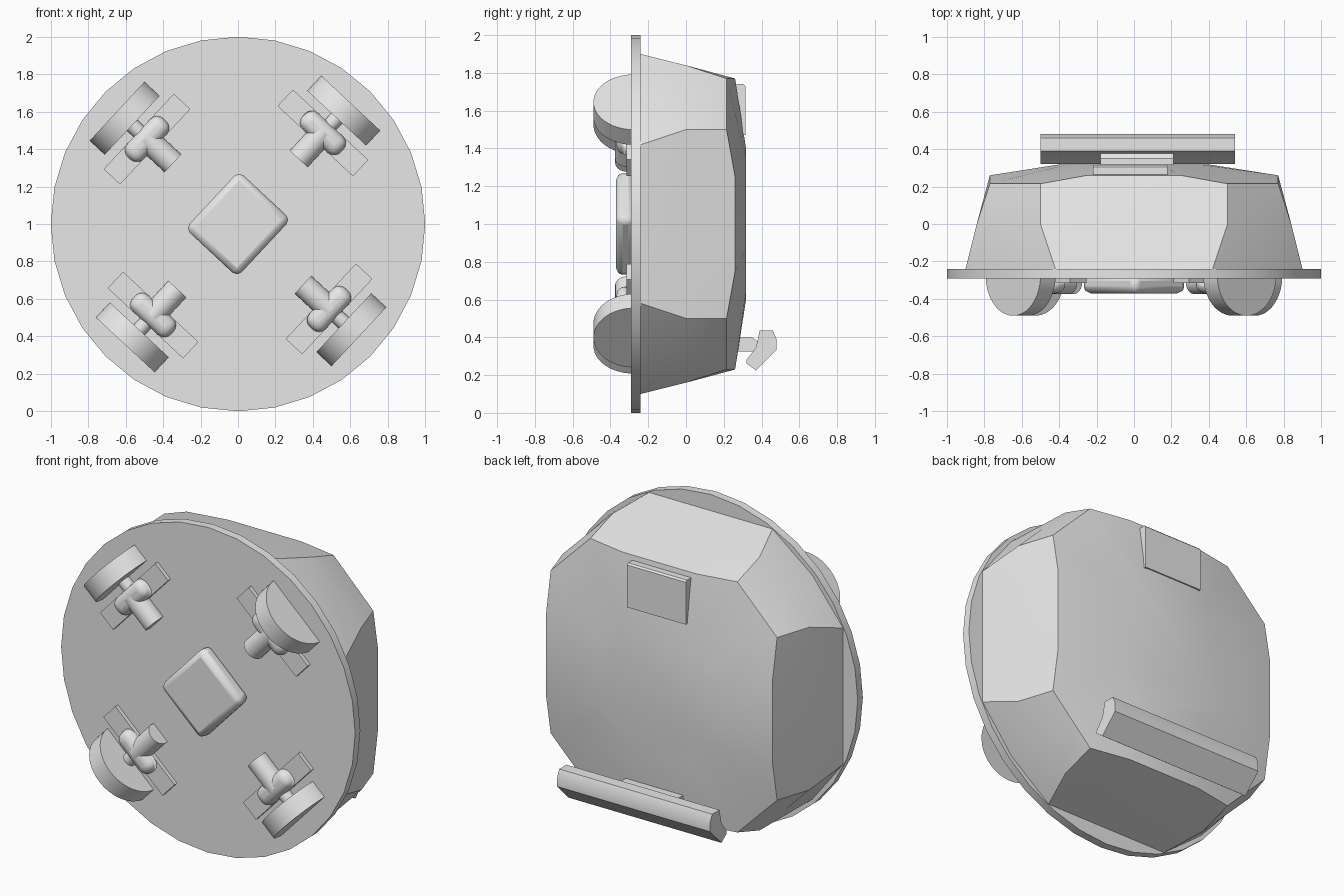
import bpy, bmesh, math
from mathutils import Matrix, Vector

if "Cube" in bpy.data.objects:
    bpy.data.objects.remove(bpy.data.objects["Cube"], do_unlink=True)

# Single grey finish
GREY = (0.8, 0.8, 0.8, 1.0)
grey = bpy.data.materials.new("light_grey")
grey.use_nodes = True
grey.diffuse_color = GREY
grey.node_tree.nodes["Principled BSDF"].inputs["Base Color"].default_value = GREY

CENTRE = Matrix.Translation((0, 0, 1))


def frame(degrees):
    """Local x points outward on the disc at this angle, z runs along the tangent."""
    return CENTRE @ Matrix.Rotation(-math.radians(degrees), 4, 'Y')


def finish(name, bm, matrix=None, bevel=0.0, segments=1):
    if matrix:
        bmesh.ops.transform(bm, matrix=matrix, verts=bm.verts)
    bmesh.ops.recalc_face_normals(bm, faces=bm.faces)
    mesh = bpy.data.meshes.new(name)
    bm.to_mesh(mesh)
    bm.free()
    mesh.materials.append(grey)
    obj = bpy.data.objects.new(name, mesh)
    bpy.context.collection.objects.link(obj)
    if bevel:
        mod = obj.modifiers.new("bevel", 'BEVEL')
        mod.width, mod.segments = bevel, segments
    bpy.ops.object.select_all(action='DESELECT')
    obj.select_set(True)
    bpy.context.view_layer.objects.active = obj
    bpy.ops.object.shade_smooth_by_angle(angle=math.radians(30))
    return obj


def box(name, low, high, matrix=None, bevel=0.0, segments=1):
    bm = bmesh.new()
    bmesh.ops.create_cube(bm, size=1)
    low, high = Vector(low), Vector(high)
    for v in bm.verts:
        v.co = (low + high) / 2 + v.co * (high - low)
    return finish(name, bm, matrix, bevel, segments)


def cylinder(name, radius, depth, centre, matrix, axis='X', sides=32):
    bm = bmesh.new()
    bmesh.ops.create_cone(bm, cap_ends=True, segments=sides, radius1=radius,
                          radius2=radius, depth=depth)
    turn = Matrix.Rotation(math.pi / 2, 4, 'Y' if axis == 'X' else 'X')
    return finish(name, bm, matrix @ Matrix.Translation(centre) @ turn)


def prism(name, profile, x0, x1, bevel=0.0):
    """Extrude a (y, z) profile along x."""
    bm = bmesh.new()
    face = bm.faces.new([bm.verts.new((x0, y, z)) for y, z in profile])
    new = bmesh.ops.extrude_face_region(bm, geom=[face])["geom"]
    bmesh.ops.translate(bm, vec=(x1 - x0, 0, 0),
                        verts=[g for g in new if isinstance(g, bmesh.types.BMVert)])
    return finish(name, bm, None, bevel)


def body_ring(side, half, corner, y, y_mid=None):
    """Four flat sides joined by corner cuts, as one closed ring."""
    y_mid = y if y_mid is None else y_mid
    quarter = [(side, -half, y), (side, -0.25, y_mid), (side, 0.25, y_mid),
               (side, half, y), (corner, corner, y)]
    ring = []
    for k in range(4):
        turn = Matrix.Rotation(-k * math.pi / 2, 4, 'Y')
        ring += [turn @ Vector((x, h, z)) for x, z, h in quarter]
    return ring


# Base disc
cylinder("base_disc", 1.0, 0.05, (0, -0.265, 0), CENTRE, axis='Y')

# Shell with cut corners and a shallow domed back
base = body_ring(0.9, 0.42, 0.69, -0.24)
mid = body_ring(0.84, 0.5, 0.67, 0.0)
rim = body_ring(0.77, 0.5, 0.635, 0.215, 0.26)
dome = []
for p in rim:
    flat = Vector((p.x, 0, p.z)).normalized() * 0.42
    dome.append(Vector((flat.x, 0.318, flat.z)))
bm = bmesh.new()
rings = [[bm.verts.new(p) for p in r] for r in (base, mid, rim, dome)]
for a, b in zip(rings, rings[1:]):
    for i in range(len(a)):
        j = (i + 1) % len(a)
        bm.faces.new((a[i], a[j], b[j], b[i]))
bm.faces.new(rings[0])
bm.faces.new(rings[-1])
finish("body_shell", bm, CENTRE)

# Drive units around the disc
for label, angle in (("upper_left", 47), ("upper_right", 137),
                     ("lower_right", 227), ("lower_left", 317)):
    m = frame(angle)
    cylinder(label + "_wheel", 0.215, 0.11, (0.828, -0.275, 0), m, sides=48)
    cylinder(label + "_axle", 0.04, 0.1, (0.76, -0.3, 0), m)
    box(label + "_mount", (0.605, -0.315, -0.275), (0.725, -0.27, 0.275), m)
    box(label + "_bracket", (0.605, -0.37, -0.14), (0.725, -0.27, 0.14), m, 0.05, 4)
    cylinder(label + "_motor", 0.065, 0.2, (0.575, -0.31, 0), m)

# Sensor block in the middle of the disc
box("sensor_block", (-0.21, -0.37, -0.19), (0.21, -0.27, 0.19), frame(47), 0.035, 2)

# Back plate
prism("back_plate", [(0.22, 1.74), (0.305, 1.74), (0.315, 1.73),
                     (0.315, 1.47), (0.22, 1.47)], -0.22, 0.18)

# Rear bar and its bracket
prism("rear_bar", [(0.39, 0.435), (0.46, 0.435), (0.48, 0.39), (0.48, 0.335),
                   (0.37, 0.225), (0.32, 0.262), (0.32, 0.28), (0.37, 0.345)], -0.5, 0.54)
prism("rear_bar_bracket", [(0.2, 0.4), (0.35, 0.4), (0.39, 0.37),
                           (0.36, 0.325), (0.2, 0.325)], -0.18, 0.21)
